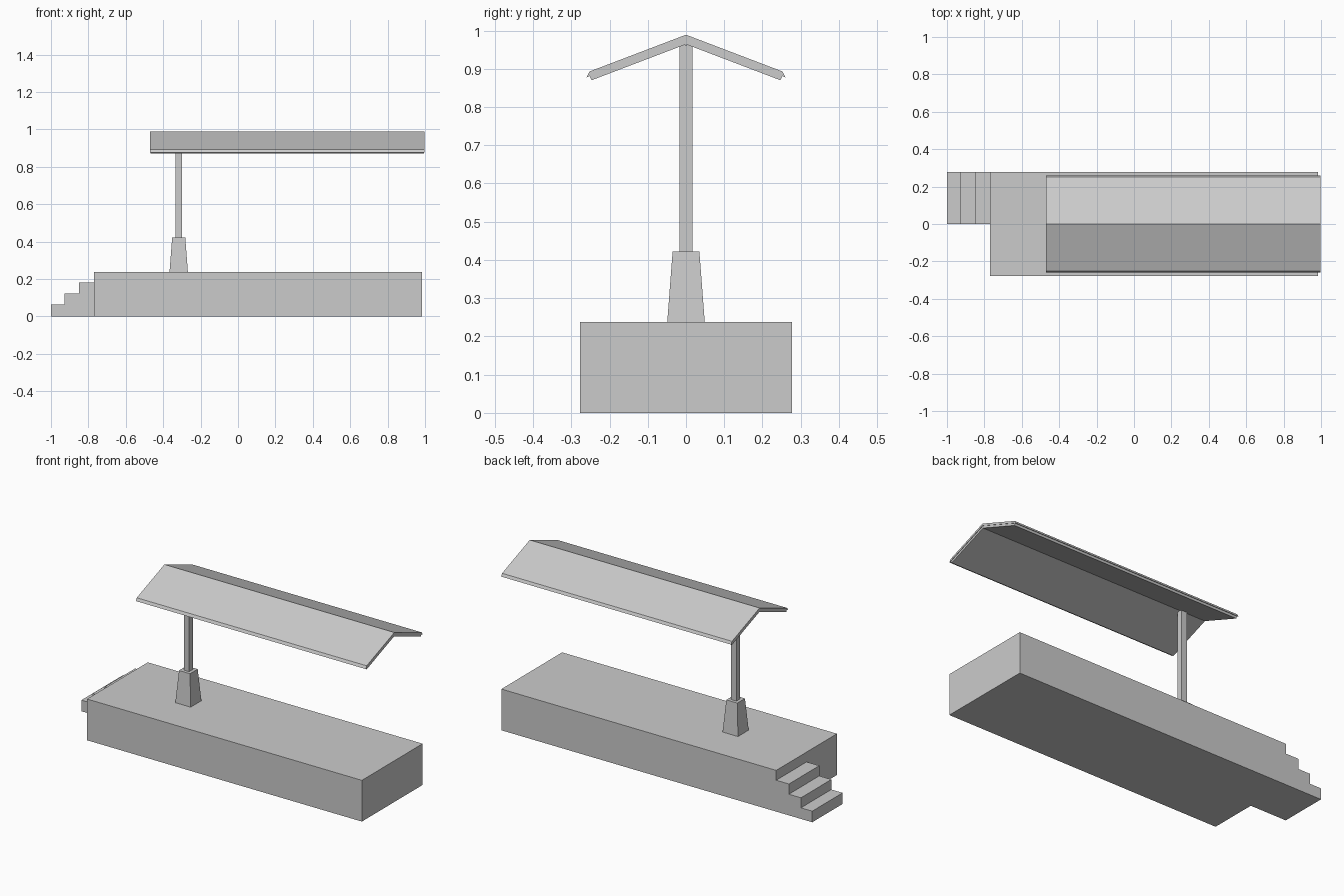
import bpy

if "Cube" in bpy.data.objects:
    bpy.data.objects.remove(bpy.data.objects["Cube"])


def make(name, verts, faces):
    mesh = bpy.data.meshes.new(name)
    mesh.from_pydata(verts, [], faces)
    mesh.update()
    obj = bpy.data.objects.new(name, mesh)
    bpy.context.collection.objects.link(obj)
    return obj


def prism(name, profile, axis, a, b):
    """Extrude a counter-clockwise 2D profile along x (yz profile) or y (xz profile)."""
    n = len(profile)
    if axis == 'x':
        verts = [(t, p, q) for t in (a, b) for p, q in profile]
    else:
        verts = [(p, t, q) for t in (b, a) for p, q in profile]
    faces = [tuple(reversed(range(n))), tuple(range(n, 2 * n))]
    faces += [(i, (i + 1) % n, n + (i + 1) % n, n + i) for i in range(n)]
    return make(name, verts, faces)


def taper(name, cx, z0, z1, h0, h1):
    """Square block centred on y = 0 with different half widths at each end."""
    ring = [(-1, -1), (1, -1), (1, 1), (-1, 1)]
    verts = [(cx + h * u, h * v, z) for h, z in ((h0, z0), (h1, z1)) for u, v in ring]
    faces = [(3, 2, 1, 0), (4, 5, 6, 7)]
    faces += [(i, (i + 1) % 4, 4 + (i + 1) % 4, 4 + i) for i in range(4)]
    return make(name, verts, faces)


def gable(name, half, x0, x1):
    """Roof layer: half holds the outline from top ridge round the eave to bottom ridge."""
    left = [(-y, z) for y, z in half[1:-1]]
    prof = [half[0]] + left + [half[-1]] + half[-2:0:-1]
    return prism(name, prof, 'x', x0, x1)


# Platform
W = 0.277
prism("platform", [(-W, 0), (W, 0), (W, 0.238), (-W, 0.238)], 'x', -0.77, 0.985)

# Steps at the left end, back half only
steps = [(-1, 0), (-0.77, 0), (-0.77, 0.181), (-0.851, 0.181), (-0.851, 0.122),
         (-0.928, 0.122), (-0.928, 0.064), (-1, 0.064)]
prism("steps", steps, 'y', 0, W)

# Post and its tapered pedestal
taper("pedestal", -0.317, 0.238, 0.422, 0.049, 0.035)
taper("post", -0.317, 0.422, 0.962, 0.017, 0.017)

# Two-layer gable canopy
gable("roof_cover", [(0, 0.989), (0.252, 0.893), (0.26, 0.877), (0.252, 0.881), (0, 0.977)],
      -0.47, 0.998)
gable("roof_lining", [(0, 0.977), (0.252, 0.881), (0.247, 0.870), (0, 0.964)],
      -0.467, 0.995)
